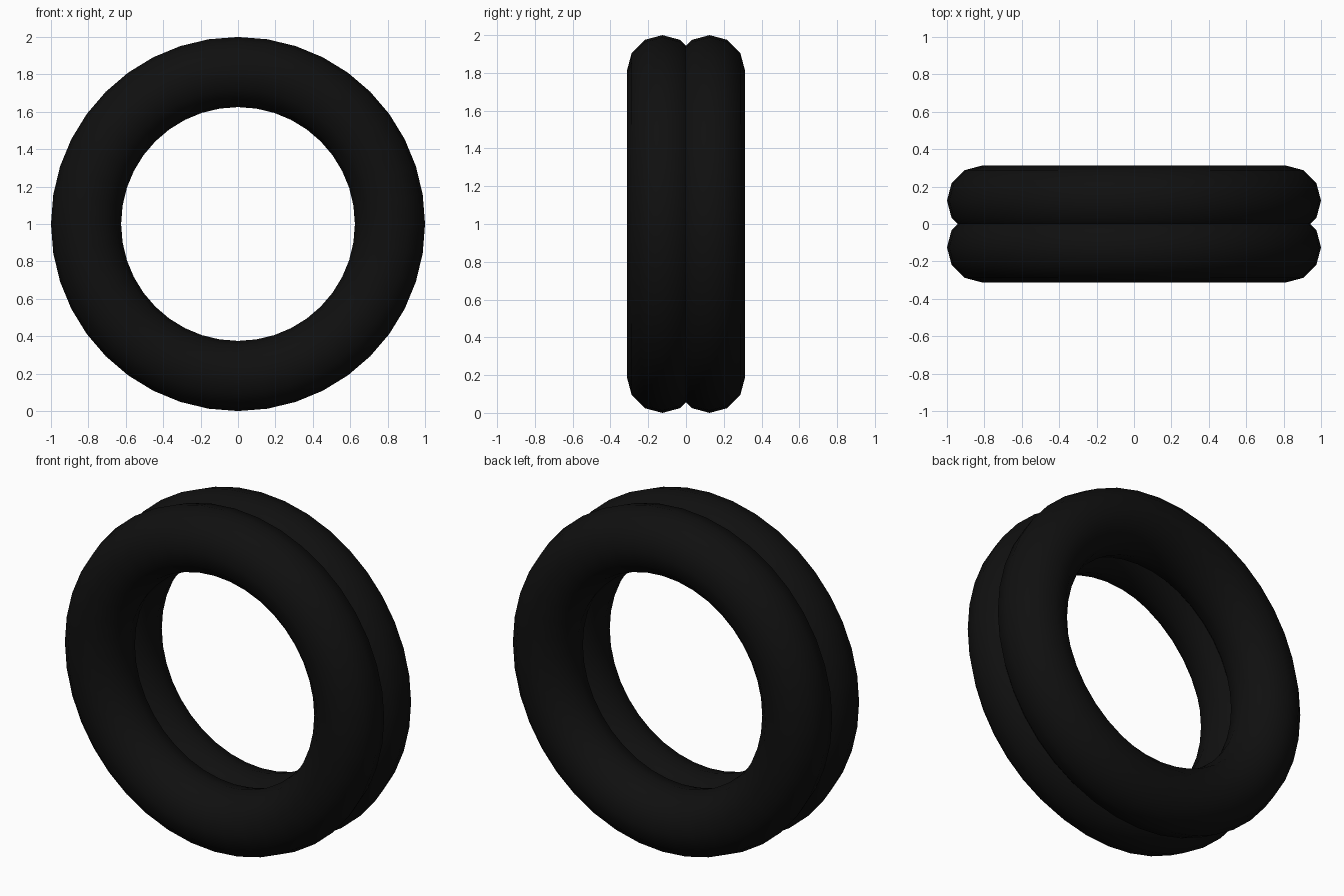
import bpy
from math import pi

if "Cube" in bpy.data.objects:
    bpy.data.objects.remove(bpy.data.objects["Cube"])

# Black rubber material
rubber = bpy.data.materials.new("black_rubber")
rubber.diffuse_color = (0.005, 0.005, 0.005, 1)
rubber.use_nodes = True
rubber.node_tree.nodes["Principled BSDF"].inputs["Base Color"].default_value = rubber.diffuse_color


def ring(name, y):
    # Upright ring with its axis along y
    bpy.ops.mesh.primitive_torus_add(
        major_radius=0.8125, minor_radius=0.1875,
        major_segments=40, minor_segments=12,
        location=(0, y, 1), rotation=(pi / 2, 0, 0))
    obj = bpy.context.object
    obj.name = name
    obj.data.materials.append(rubber)
    bpy.ops.object.transform_apply(location=False, rotation=True, scale=True)
    bpy.ops.object.shade_smooth()
    return obj


# Two overlapping rings side by side
ring("front_ring", -0.125)
ring("back_ring", 0.125)
